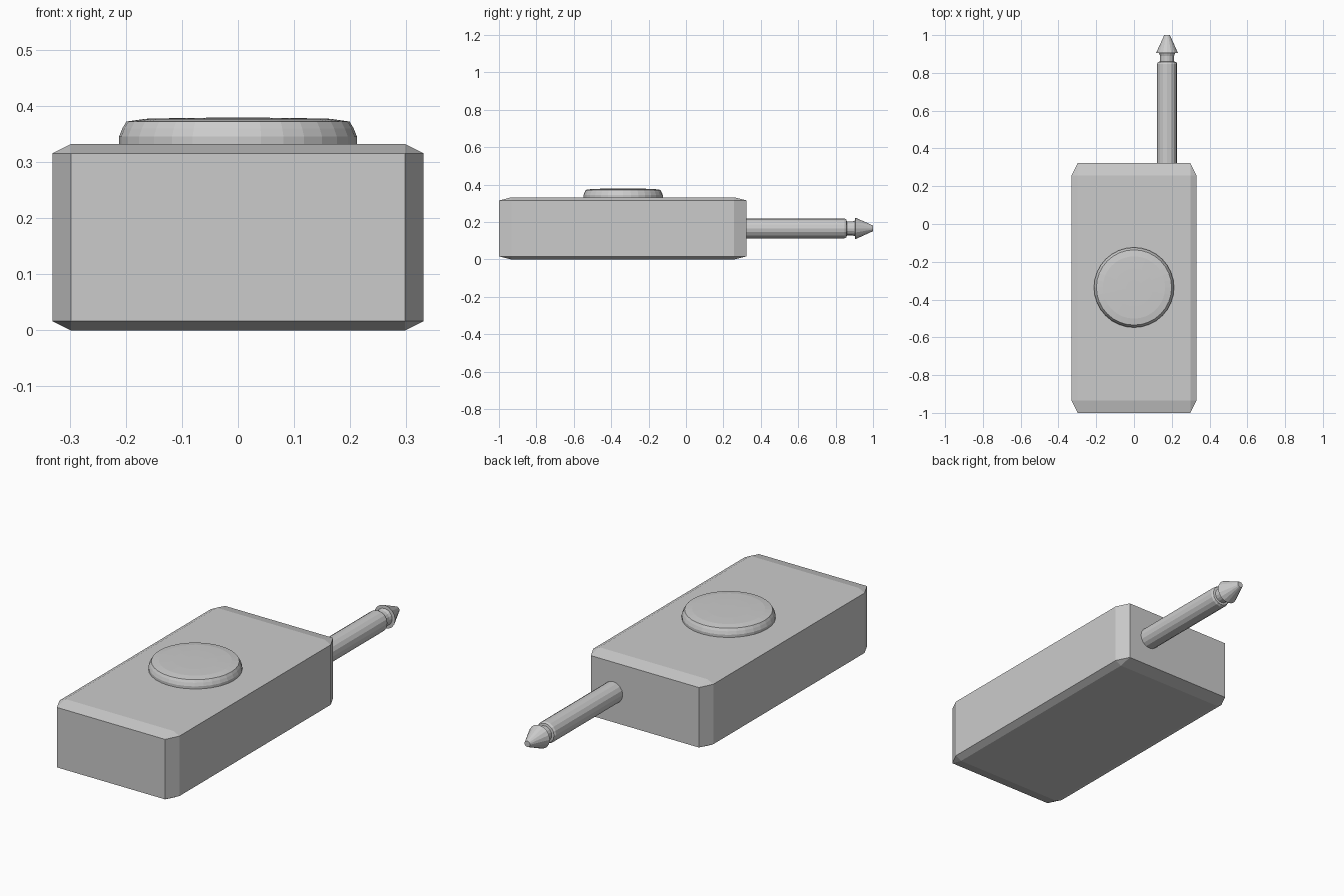
import bpy, bmesh, math
from mathutils import Matrix

if "Cube" in bpy.data.objects:
    bpy.data.objects.remove(bpy.data.objects["Cube"])


def finish(name, bm, matrix):
    bmesh.ops.recalc_face_normals(bm, faces=bm.faces)
    me = bpy.data.meshes.new(name)
    bm.to_mesh(me)
    bm.free()
    me.transform(matrix)
    ob = bpy.data.objects.new(name, me)
    bpy.context.collection.objects.link(ob)
    return ob


def lathe(name, profile, sides, matrix):
    """Revolve (radius, height) points around z and cap both ends."""
    bm = bmesh.new()
    rings = []
    for r, h in profile:
        rings.append([bm.verts.new((r * math.cos(2 * math.pi * i / sides),
                                    r * math.sin(2 * math.pi * i / sides), h))
                      for i in range(sides)])
    for a, b in zip(rings, rings[1:]):
        for i in range(sides):
            j = (i + 1) % sides
            bm.faces.new((a[i], a[j], b[j], b[i]))
    bm.faces.new(rings[0])
    bm.faces.new(rings[-1])
    return finish(name, bm, matrix)


# Case: chamfered cube stretched so the chamfer scales with each axis
bm = bmesh.new()
bmesh.ops.create_cube(bm, size=2)
bmesh.ops.bevel(bm, geom=bm.edges[:], offset=0.1, segments=1, affect='EDGES')
finish("case", bm, Matrix.Translation((0, -0.338, 0.166))
       @ Matrix.Diagonal((0.331, 0.662, 0.166, 1)))

# Button: low disc with rounded rim and slightly domed top
lathe("button",
      [(0.212, 0.31), (0.212, 0.345), (0.206, 0.36), (0.199, 0.372),
       (0.165, 0.377), (0.10, 0.3785), (0.04, 0.379)],
      32, Matrix.Translation((0, -0.336, 0)))

# Plug: shaft, narrow neck and conical tip, pointing to +y
to_y = Matrix.Translation((0.175, 0, 0.166)) @ Matrix.Rotation(-math.pi / 2, 4, 'X')
lathe("plug",
      [(0.053, 0.30), (0.053, 0.848), (0.048, 0.858), (0.037, 0.86),
       (0.037, 0.89), (0.042, 0.904), (0.058, 0.905), (0.015, 1.0)],
      16, to_y)
